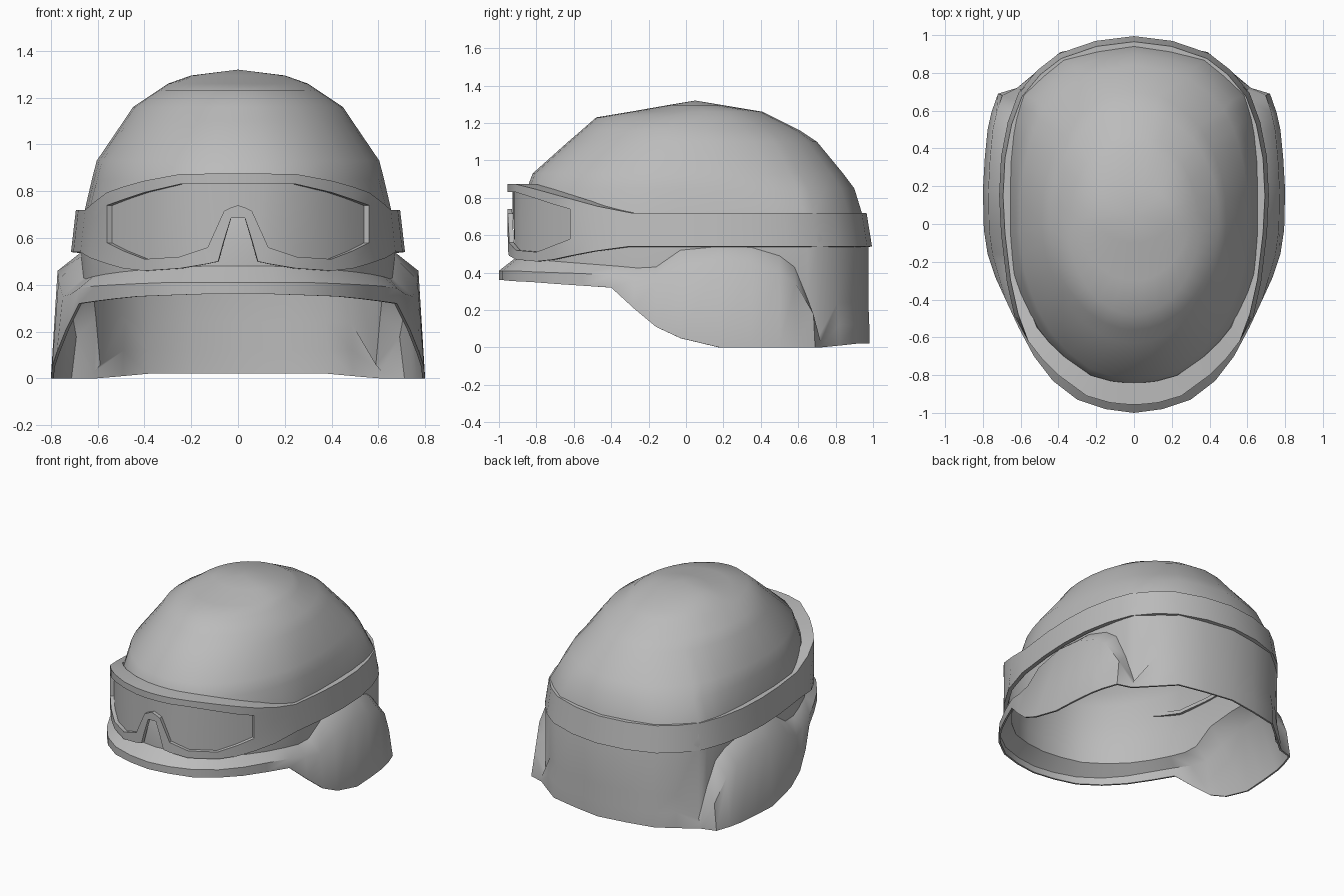
import bpy, bmesh

cube = bpy.data.objects.get("Cube")
if cube:
    bpy.data.objects.remove(cube)

grey = bpy.data.materials.new("plain_grey")
grey.use_nodes = True
grey.diffuse_color = (0.5, 0.5, 0.5, 1)
grey.node_tree.nodes["Principled BSDF"].inputs["Base Color"].default_value = (0.5, 0.5, 0.5, 1)


def mirrored(half):
    """Front-to-back half ring of columns -> full closed ring."""
    other = [[(-x, y, z) for x, y, z in col] for col in half[1:-1]]
    return half + other[::-1]


def loft(name, cols, thickness, closed=True, apex=None, skip=None, angle=35):
    """Skin columns of points (listed bottom to top) into a thick sheet."""
    bm = bmesh.new()
    grid = [[bm.verts.new(p) for p in col] for col in cols]
    tip = bm.verts.new(apex) if apex else None
    n = len(grid)
    for i in range(n if closed else n - 1):
        a, b = grid[i], grid[(i + 1) % n]
        for r in range(len(a) - 1):
            if not (skip and skip(i, r)):
                bm.faces.new((a[r], a[r + 1], b[r + 1], b[r]))
        if tip:
            bm.faces.new((a[-1], tip, b[-1]))
    bmesh.ops.recalc_face_normals(bm, faces=bm.faces)
    # keep every sheet facing away from the middle
    if sum(f.normal.x * f.calc_center_median().x + f.normal.y * f.calc_center_median().y
           for f in bm.faces) < 0:
        bmesh.ops.reverse_faces(bm, faces=bm.faces)
    mesh = bpy.data.meshes.new(name)
    bm.to_mesh(mesh)
    bm.free()
    mesh.materials.append(grey)
    obj = bpy.data.objects.new(name, mesh)
    bpy.context.collection.objects.link(obj)
    solid = obj.modifiers.new("thickness", 'SOLIDIFY')
    solid.thickness = thickness
    solid.offset = -1
    bpy.ops.object.select_all(action='DESELECT')
    bpy.context.view_layer.objects.active = obj
    obj.select_set(True)
    bpy.ops.object.modifier_apply(modifier="thickness")
    bpy.ops.object.shade_smooth_by_angle(angle=angle * 3.1416 / 180)


# Shell columns: wall x, y, rim x, y, then crease, rim top and bottom heights
SHELL = [
    (0, -.91, 0, -1, .48, .41, .36),
    (.14, -.895, .15, -.98, .48, .41, .36),
    (.28, -.85, .30, -.93, .475, .41, .355),
    (.40, -.75, .43, -.83, .465, .405, .35),
    (.50, -.63, .53, -.70, .455, .40, .34),
    (.57, -.50, .61, -.55, .445, .395, .33),
    (.62, -.37, .68, -.40, .435, .385, .32),
    (.65, -.26, .735, -.28, .425, .36, .21),
    (.66, -.16, .775, -.16, .43, .35, .11),
    (.67, -.03, .795, -.03, .52, .42, .05),
    (.67, .18, .80, .18, .54, .46, 0),
    (.665, .35, .79, .35, .535, .45, 0),
    (.65, .50, .775, .50, .49, .40, 0),
    (.635, .58, .755, .59, .43, .34, 0),
    (.615, .65, .72, .69, .26, .18, 0),
    (.595, .71, .62, .72, .06, .03, 0),
    (.49, .81, .50, .82, .24, .12, .01),
    (.38, .90, .39, .91, .24, .12, .02),
    (.20, .945, .20, .95, .24, .12, .02),
    (0, .975, 0, .98, .24, .12, .02),
]
# Dome rings: height, half width, front y, back y
DOME = [(.72, .655, -.89, .94), (.85, .625, -.85, .90), (.93, .605, -.82, .84),
        (1.10, .49, -.63, .70), (1.16, .45, -.56, .61), (1.23, .345, -.48, .47),
        (1.26, .30, -.30, .41), (1.295, .20, -.10, .20)]

half = []
for wx, wy, rx, ry, crease, rim, bottom in SHELL:
    k = .78 if rim - bottom > .1 else 1
    col = [(rx, ry, bottom),
           (wx + (rx - wx) * k, wy + (ry - wy) * k, rim),
           (wx, wy, crease), (wx, wy, .58)]
    t = (wy + .91) / 1.885
    oval = 2 * max(0, t * (1 - t)) ** .5
    for z, w, front, back in DOME:
        # the wall outline eases into a plain oval towards the crown
        blend = min(1, (z - .72) / .4)
        x = wx / .67 * (1 - blend) + oval * blend
        col.append((x * w, front + (back - front) * t, z))
    half.append(col)
loft("helmet_shell", mirrored(half), .012, apex=(0, .05, 1.32), angle=45)

# Goggle frame columns: x, y, frame bottom, lens bottom, lens top, frame top
FRAME = [
    (0, -.955, .685, .74, .83, .875),
    (.03, -.955, .685, .73, .83, .875),
    (.06, -.953, .59, .715, .83, .875),
    (.085, -.95, .50, .66, .83, .875),
    (.13, -.945, .49, .56, .83, .875),
    (.25, -.91, .47, .52, .83, .873),
    (.40, -.80, .46, .51, .795, .845),
    (.49, -.71, .47, .545, .765, .82),
    (.56, -.62, .49, .58, .74, .795),
]
# Strap path: x, y, bottom, top
STRAP = [(.62, -.48, .515, .755), (.66, -.30, .54, .72), (.69, -.05, .54, .72),
         (.70, .15, .54, .72), (.69, .35, .54, .72), (.655, .53, .54, .72),
         (.60, .68, .54, .72), (.50, .80, .54, .72), (.39, .885, .54, .72),
         (.20, .95, .54, .72), (0, .975, .54, .72)]

half = [[(x, y, z) for z in zs] for x, y, *zs in FRAME]
for x, y, low, high in STRAP:
    half.append([(x * (1.02 - .01 * r), y * (1.02 - .01 * r), low + (high - low) * r / 3)
                 for r in range(4)])
# top ledge reaching in to the dome
for col in half:
    x, y, z = col[-1]
    col.append((x * .92, y * (.88 if y < 0 else .955), z))
ring = mirrored(half)
last = len(FRAME) - 1
loft("goggle_frame_and_strap", ring, .025,
     skip=lambda i, r: r == 1 and (i < last or i >= len(ring) - last))

# Lens set just behind the frame opening
lens = [[(x * .97, y * .97, z) for z in (lo - .015, hi + .015)]
        for x, y, _, lo, hi, _ in FRAME]
lens = [[(-x, y, z) for x, y, z in c] for c in lens[:0:-1]] + lens
loft("goggle_lens", lens, .01, closed=False)
